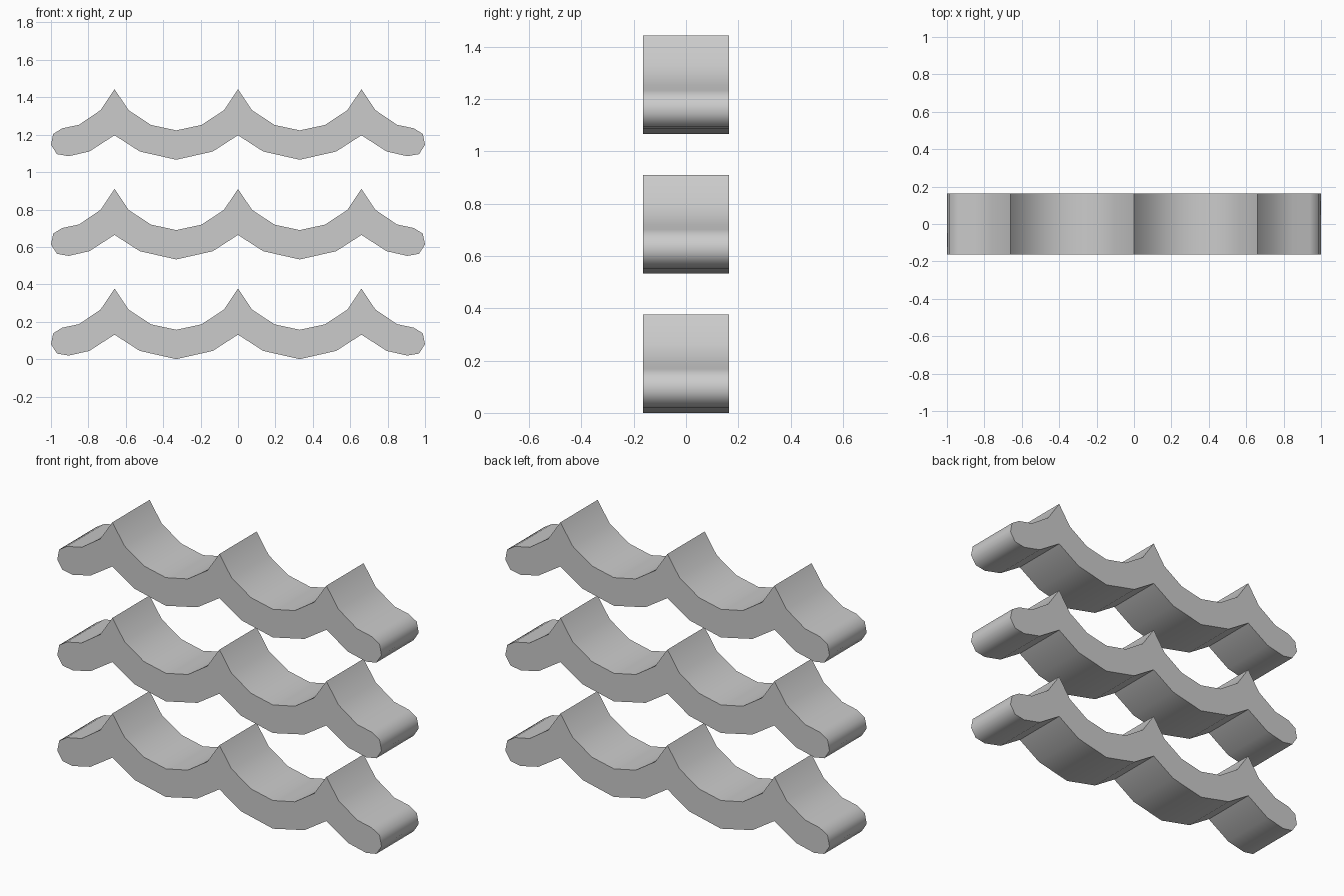
import bpy, bmesh, math

if "Cube" in bpy.data.objects:
    bpy.data.objects.remove(bpy.data.objects["Cube"])

HALF_DEPTH = 0.164
STEP = 0.533

# Right half of the scalloped outline: top edge, rounded end, then underside
half = [(0, .377), (.075, .265), (.195, .186), (.33, .157), (.465, .186), (.585, .265),
        (.66, .377), (.735, .265), (.85, .187), (.94, .168), (.988, .138), (1.0, .08),
        (.968, .03), (.905, .019), (.795, .044), (.66, .131), (.525, .044),
        (.33, .0), (.135, .044), (0, .131)]
outline = half + [(-x, z) for x, z in reversed(half[1:-1])]


def wavy_strip(name, z0):
    """Extrude the outline along y."""
    bm = bmesh.new()
    face = bm.faces.new([bm.verts.new((x, -HALF_DEPTH, z)) for x, z in outline])
    ext = bmesh.ops.extrude_face_region(bm, geom=[face])
    moved = [g for g in ext["geom"] if isinstance(g, bmesh.types.BMVert)]
    bmesh.ops.translate(bm, verts=moved, vec=(0, 2 * HALF_DEPTH, 0))
    bmesh.ops.recalc_face_normals(bm, faces=bm.faces)
    mesh = bpy.data.meshes.new(name)
    bm.to_mesh(mesh)
    bm.free()
    obj = bpy.data.objects.new(name, mesh)
    obj.location.z = z0
    bpy.context.collection.objects.link(obj)
    return obj


# Three identical stacked strips
strips = [wavy_strip(f"{n}_wavy_strip", i * STEP)
          for i, n in enumerate(("lower", "middle", "upper"))]

# Smooth curved runs, sharp ridges and end faces
for s in strips:
    s.select_set(True)
bpy.context.view_layer.objects.active = strips[0]
bpy.ops.object.shade_smooth_by_angle(angle=math.radians(60))
